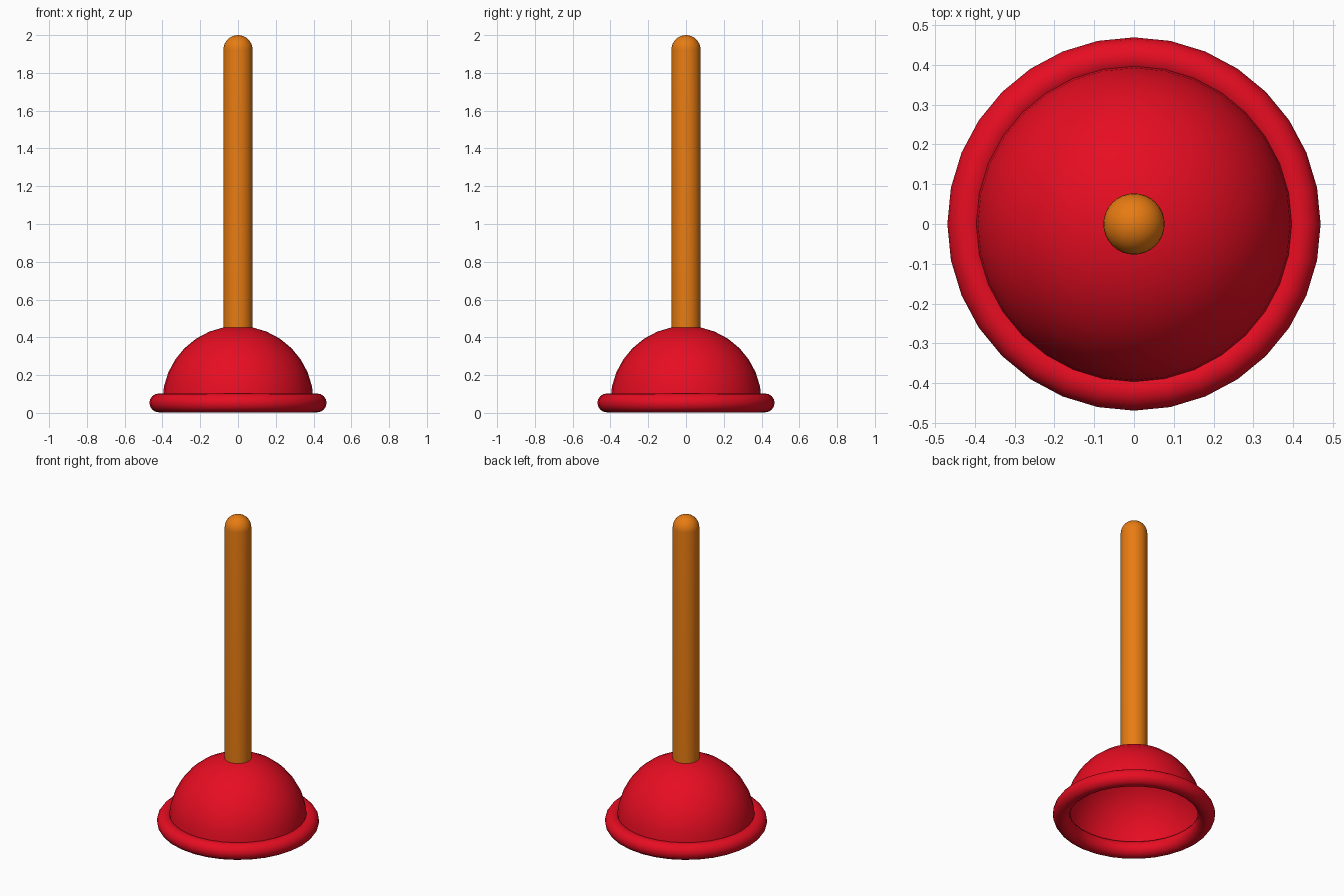
import bpy, bmesh
from math import sin, cos, pi

if "Cube" in bpy.data.objects:
    bpy.data.objects.remove(bpy.data.objects["Cube"])

SIDES = 32


def material(name, color):
    m = bpy.data.materials.new(name)
    m.diffuse_color = color
    m.use_nodes = True
    m.node_tree.nodes["Principled BSDF"].inputs["Base Color"].default_value = m.diffuse_color
    return m


def lathe(name, profile, mat, closed=False):
    """Spin an (r, z) profile around the z axis."""
    bm = bmesh.new()
    verts = [bm.verts.new((r, 0, z)) for r, z in profile]
    edges = [bm.edges.new(p) for p in zip(verts, verts[1:])]
    if closed:
        edges.append(bm.edges.new((verts[-1], verts[0])))
    bmesh.ops.spin(bm, geom=verts + edges, cent=(0, 0, 0), axis=(0, 0, 1),
                   angle=2 * pi, steps=SIDES, use_duplicate=False)
    bmesh.ops.remove_doubles(bm, verts=bm.verts, dist=1e-4)
    bmesh.ops.recalc_face_normals(bm, faces=bm.faces)
    mesh = bpy.data.meshes.new(name)
    bm.to_mesh(mesh)
    bm.free()
    mesh.materials.append(mat)
    obj = bpy.data.objects.new(name, mesh)
    bpy.context.collection.objects.link(obj)
    bpy.context.view_layer.objects.active = obj
    obj.select_set(True)
    bpy.ops.object.shade_smooth_by_angle(angle=pi / 4)
    obj.select_set(False)
    return obj


def arc(radius, z, a0, a1, steps, r0=0.0):
    return [(r0 + radius * cos(a0 + (a1 - a0) * i / steps),
             z + radius * sin(a0 + (a1 - a0) * i / steps)) for i in range(steps + 1)]


rubber = material("red_rubber", (0.8, 0.004, 0.016, 1))
wood = material("wood", (0.8, 0.2, 0.006, 1))

# Hollow rubber dome, open at the bottom
lathe("rubber_dome", arc(0.4, 0.06, 0, pi / 2, 8), rubber)

# Rounded lip around the dome opening
lathe("rubber_rim", arc(0.05, 0.053, 0, 2 * pi, 16, r0=0.419)[:-1], rubber, closed=True)

# Wooden handle with a hemispherical tip
lathe("handle", [(0, 0.44), (0.077, 0.44)] + arc(0.077, 1.923, 0, pi / 2, 8), wood)
